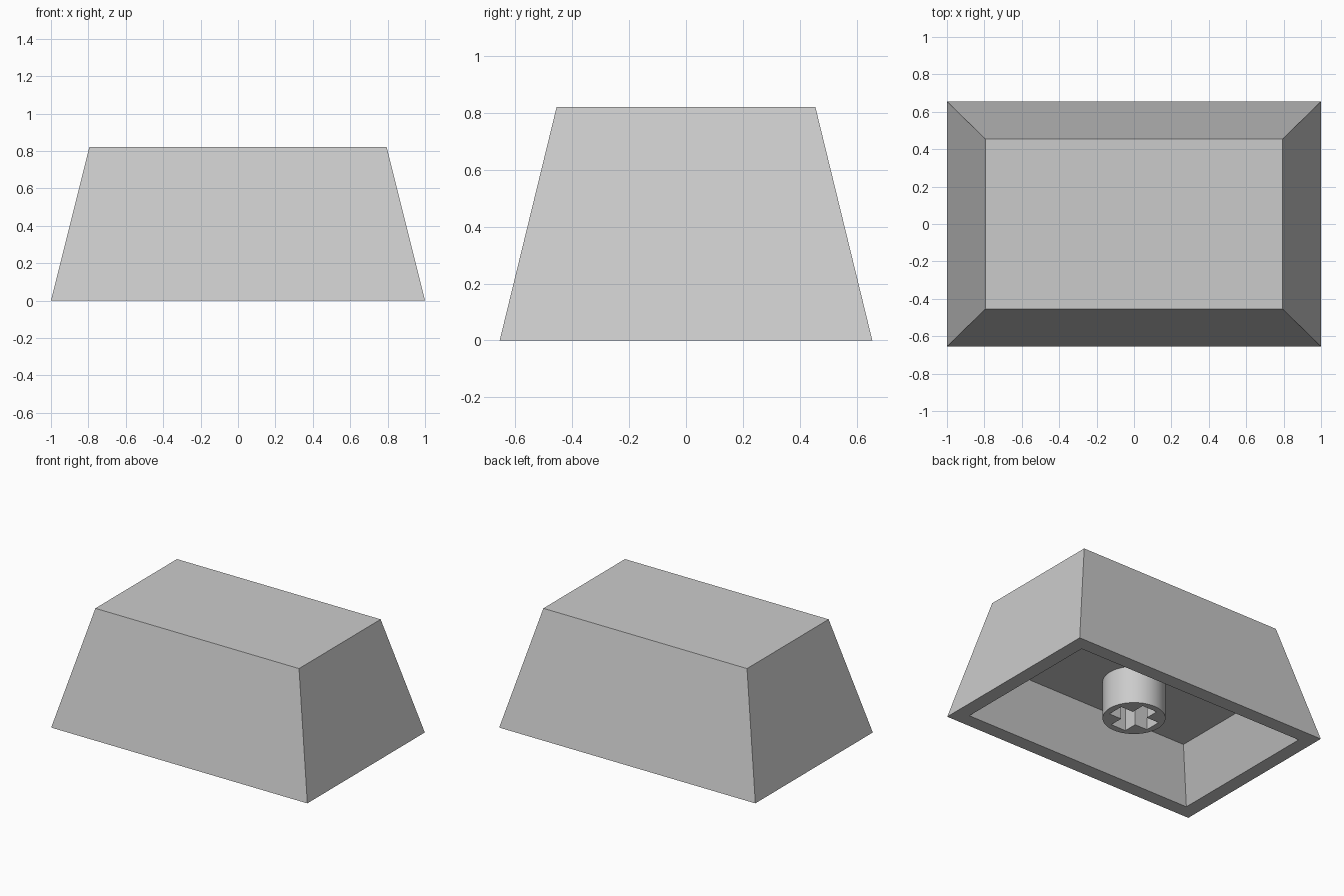
import bpy
import bmesh
from math import cos, sin, tau, radians

if "Cube" in bpy.data.objects:
    bpy.data.objects.remove(bpy.data.objects["Cube"])

# Single plain grey plastic
grey = bpy.data.materials.new("light_grey_plastic")
grey.use_nodes = True
COLOUR = (0.6, 0.6, 0.6, 1)
grey.diffuse_color = COLOUR
grey.node_tree.nodes["Principled BSDF"].inputs["Base Color"].default_value = COLOUR

CEILING = 0.335      # height of the cavity roof
STEM_BOTTOM = 0.07   # the stem is recessed a little above the rim


def ring(bm, half_x, half_y, z):
    """Four corners of a horizontal rectangle."""
    return [bm.verts.new((sx * half_x, sy * half_y, z))
            for sx, sy in ((-1, -1), (1, -1), (1, 1), (-1, 1))]


def bridge(bm, a, b):
    """Quads joining two rectangles."""
    for i in range(4):
        j = (i + 1) % 4
        bm.faces.new((a[i], a[j], b[j], b[i]))


# Cap shell: tapered block with a tapered cavity underneath
bm = bmesh.new()
rings = [ring(bm, *r) for r in ((0.795, 0.455, 0.82), (1, 0.655, 0),
                                (0.9, 0.555, 0), (0.75, 0.405, CEILING))]
for a, b in zip(rings, rings[1:]):
    bridge(bm, a, b)
bm.faces.new(rings[0])
bm.faces.new(rings[-1])
bmesh.ops.recalc_face_normals(bm, faces=bm.faces)
mesh = bpy.data.meshes.new("cap_shell")
bm.to_mesh(mesh)
bm.free()
shell = bpy.data.objects.new("cap_shell", mesh)
bpy.context.collection.objects.link(shell)
mesh.materials.append(grey)


# Mounting stem: round post with a cross-shaped socket, extruded from outlines
def add_outline(curve, points):
    spline = curve.splines.new("POLY")
    spline.points.add(len(points) - 1)
    for p, (x, y) in zip(spline.points, points):
        p.co = (x, y, 0, 1)
    spline.use_cyclic_u = True


RADIUS, ARM, SLOT = 0.2, 0.155, 0.058
SIDES = 64
circle = [(RADIUS * cos(tau * i / SIDES), RADIUS * sin(tau * i / SIDES))
          for i in range(SIDES)]
cross = []
x_dir, y_dir = 1, 0
for _ in range(4):
    for u, v in ((ARM, -SLOT), (ARM, SLOT), (SLOT, SLOT)):
        cross.append((u * x_dir - v * y_dir, u * y_dir + v * x_dir))
    x_dir, y_dir = -y_dir, x_dir

outline = bpy.data.curves.new("mounting_stem", "CURVE")
outline.dimensions = "2D"
outline.fill_mode = "BOTH"
outline.extrude = (CEILING - STEM_BOTTOM) / 2
add_outline(outline, circle)
add_outline(outline, cross)
outline.materials.append(grey)
stem = bpy.data.objects.new("mounting_stem", outline)
stem.location.z = (CEILING + STEM_BOTTOM) / 2
bpy.context.collection.objects.link(stem)

bpy.ops.object.select_all(action="DESELECT")
stem.select_set(True)
bpy.context.view_layer.objects.active = stem
bpy.ops.object.convert(target="MESH")

# Weld the caps to the walls, then smooth only the round side
bm = bmesh.new()
bm.from_mesh(stem.data)
bmesh.ops.remove_doubles(bm, verts=bm.verts, dist=0.0001)
bmesh.ops.recalc_face_normals(bm, faces=bm.faces)
bm.to_mesh(stem.data)
bm.free()
bpy.ops.object.shade_smooth_by_angle(angle=radians(30))
